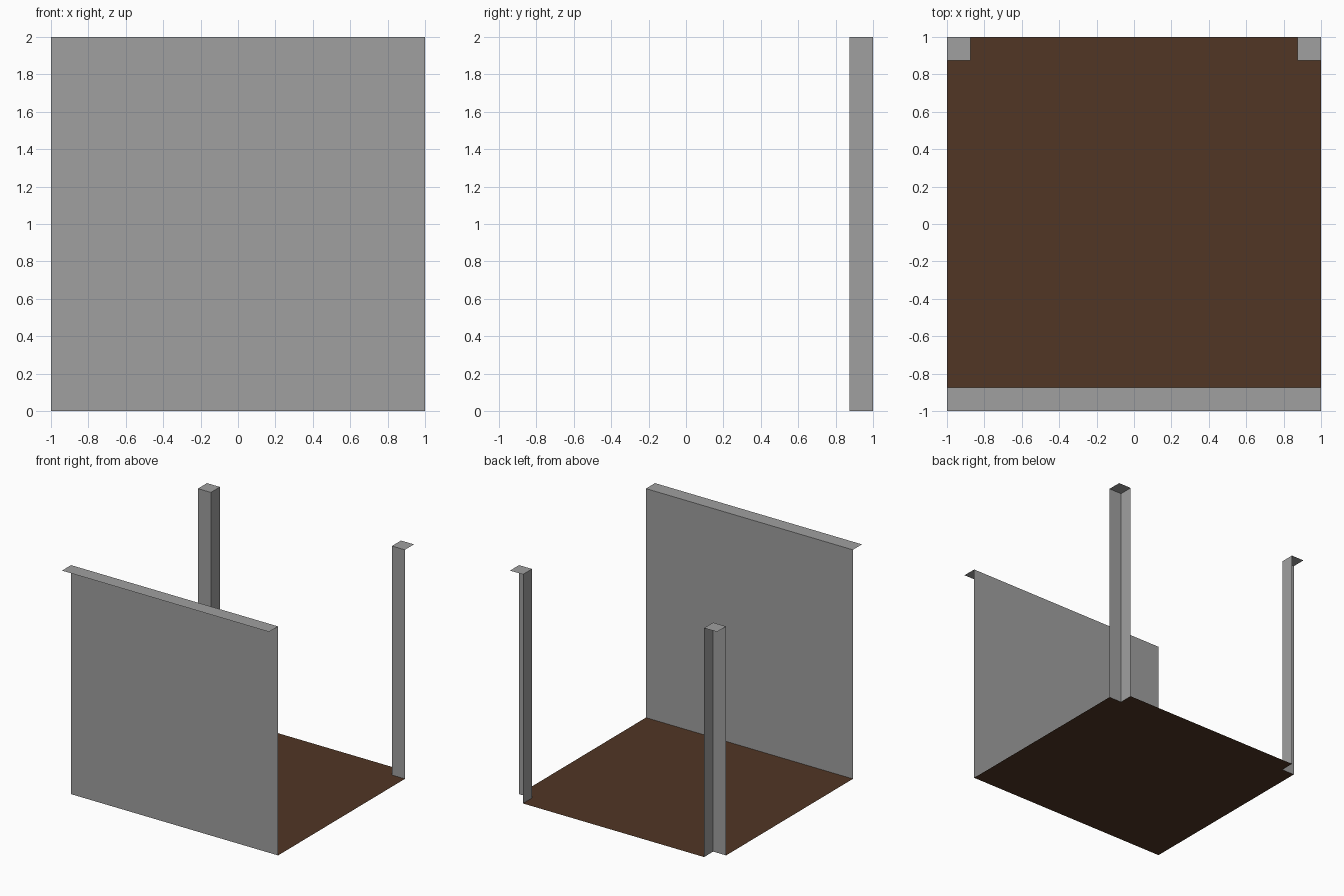
import bpy

if "Cube" in bpy.data.objects:
    bpy.data.objects.remove(bpy.data.objects["Cube"])

R, T, H = 1.0, 0.125, 2.0   # half width, wall thickness, height
I = R - T                   # inner wall line


def material(name, rgb):
    m = bpy.data.materials.new(name)
    m.diffuse_color = (*rgb, 1.0)
    m.use_nodes = True
    m.node_tree.nodes["Principled BSDF"].inputs["Base Color"].default_value = m.diffuse_color
    return m


GREY = material("stone_grey", (0.35, 0.35, 0.35))
BROWN = material("floor_brown", (0.082, 0.037, 0.018))


def sheet(name, verts, faces, mat):
    """Open flat-faced surface."""
    me = bpy.data.meshes.new(name)
    me.from_pydata(verts, [], faces)
    me.materials.append(mat)
    ob = bpy.data.objects.new(name, me)
    bpy.context.collection.objects.link(ob)
    return ob


# Floor with its rear corners notched around the posts
outline = [(-R, -I), (R, -I), (R, I), (I, I), (I, R), (-I, R), (-I, I), (-R, I)]
sheet("floor", [(x, y, 0) for x, y in outline], [range(len(outline))], BROWN)


def open_wall(name, inner, outer):
    """Room-side faces along the inner line, plus the flat top out to the outer points."""
    n = len(inner)
    verts = [(x, y, z) for z in (0, H) for x, y in inner]
    verts += [(x, y, H) for x, y in outer]
    faces = [(i + 1, i, n + i, n + i + 1) for i in range(n - 1)]
    top = list(range(n, 2 * n)) + list(range(2 * n, 2 * n + len(outer)))
    return sheet(name, verts, faces + [top], GREY)


# Front wall: inner sheet with a ledge reaching forward
open_wall("front_wall", [(-R, -I), (R, -I)][::1], [(R, -R), (-R, -R)])

# Rear corner posts: two inner faces and a cap, mirrored across x
post = open_wall("rear_posts", [(I, R), (I, I), (R, I)], [(R, R)])
post.modifiers.new("mirror", "MIRROR").use_axis[0] = True

# Make every top face point up and every side face point into the room
for ob in bpy.data.objects:
    for p in ob.data.polygons:
        n, c = p.normal, p.center
        if n.z < -0.5 or (abs(n.z) < 0.5 and n.x * c.x + n.y * c.y > 0):
            p.flip()
